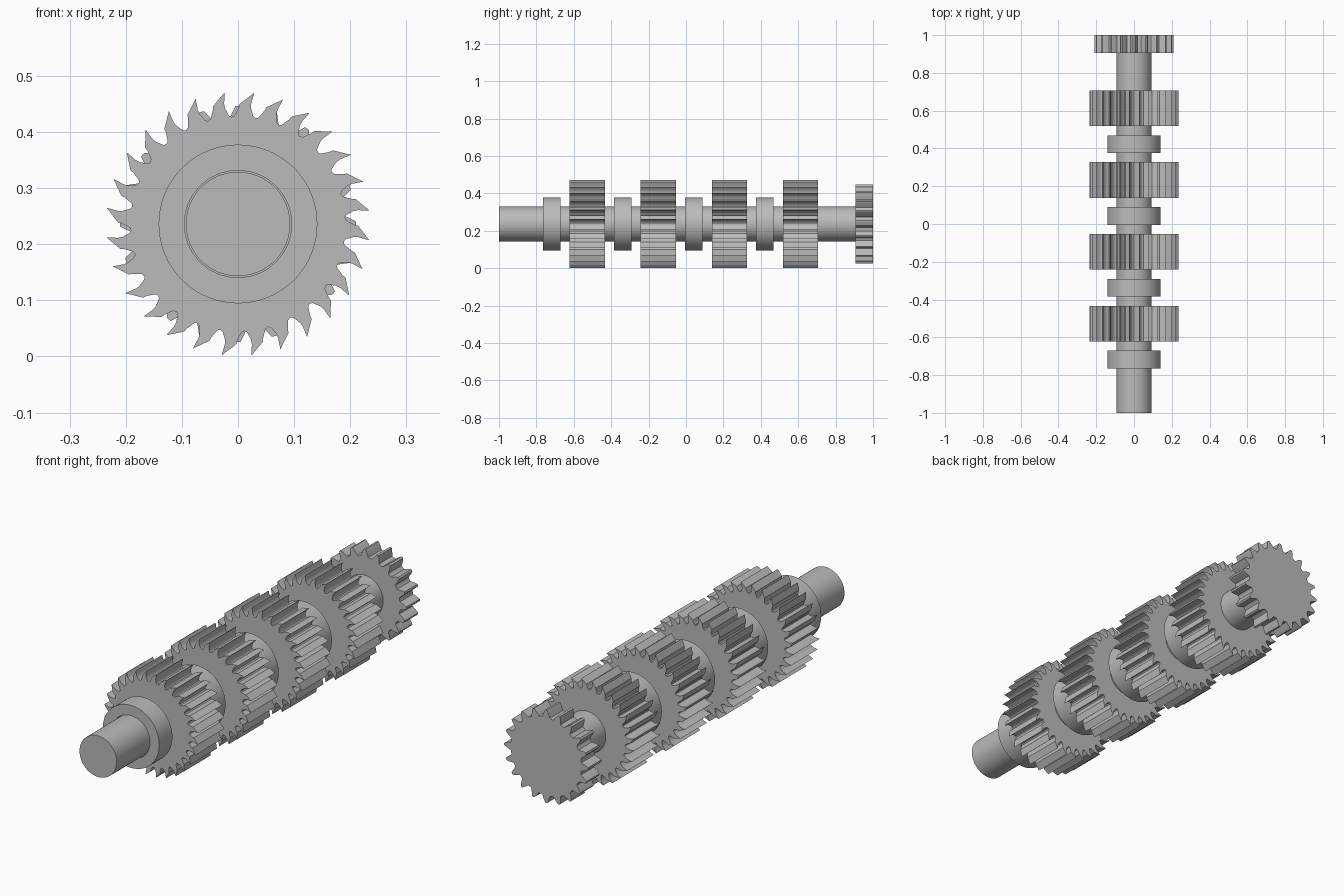
import bpy, bmesh
from math import radians, cos, sin, tau

if "Cube" in bpy.data.objects:
    bpy.data.objects.remove(bpy.data.objects["Cube"])

AXIS_Z = 0.236
PITCH = 0.38

steel = bpy.data.materials.new("plain grey steel")
steel.use_nodes = True
GREY = (0.5, 0.5, 0.5, 1)
steel.diffuse_color = GREY
steel.node_tree.nodes["Principled BSDF"].inputs["Base Color"].default_value = GREY


def add_object(name, bm):
    bmesh.ops.recalc_face_normals(bm, faces=bm.faces)
    mesh = bpy.data.meshes.new(name)
    bm.to_mesh(mesh)
    bm.free()
    mesh.materials.append(steel)
    obj = bpy.data.objects.new(name, mesh)
    bpy.context.collection.objects.link(obj)
    bpy.ops.object.select_all(action='DESELECT')
    obj.select_set(True)
    bpy.context.view_layer.objects.active = obj
    bpy.ops.object.shade_smooth_by_angle(angle=radians(25))


def ring_of_verts(bm, polar, y):
    return [bm.verts.new((r * cos(a), y, AXIS_Z + r * sin(a))) for a, r in polar]


def bridge(bm, a, b):
    for i in range(len(a)):
        j = (i + 1) % len(a)
        bm.faces.new((a[i], a[j], b[j], b[i]))


def prism(name, polar, y0, y1):
    """Solid extruded along y from a polar outline."""
    bm = bmesh.new()
    front, back = ring_of_verts(bm, polar, y0), ring_of_verts(bm, polar, y1)
    bridge(bm, front, back)
    bm.faces.new(front)
    bm.faces.new(back)
    add_object(name, bm)


def tube(name, outer, inner, y0, y1):
    """Collar with a through bore."""
    bm = bmesh.new()
    loops = [ring_of_verts(bm, circle(r), y)
             for r, y in ((outer, y0), (outer, y1), (inner, y1), (inner, y0))]
    for k in range(4):
        bridge(bm, loops[k], loops[(k + 1) % 4])
    add_object(name, bm)


def circle(r, n=64):
    return [(tau * i / n, r) for i in range(n)]


def gear_outline(teeth, phase, tooth):
    """Repeat one tooth, given as (degrees, radius) points, around the axis."""
    return [(radians(phase + d) + tau * k / teeth, r)
            for k in range(teeth) for d, r in tooth]


# Tooth outlines: a swept hook and a straight tapered tooth
hooked_tooth = [(-3.9, 0.193), (-2.2, 0.191), (-1.0, 0.194), (0.6, 0.207),
                (0.8, 0.215), (0, 0.2358), (6.3, 0.214), (6.6, 0.208)]
straight_tooth = [(-7.5, 0.177), (-6, 0.178), (-3.6, 0.195), (-1.9, 0.206), (-1.2, 0.210),
                  (1.2, 0.210), (1.9, 0.206), (3.6, 0.195), (6, 0.178), (7.5, 0.177)]

# Central shaft
prism("shaft", circle(0.093), -1, 0.92)

# Four collar and gear pairs along the shaft
for i in range(4):
    y = i * PITCH
    tube(f"collar_{i + 1}", 0.1415, 0.0955, -0.765 + y, -0.671 + y)
    prism(f"hooked_gear_{i + 1}", gear_outline(28, 5.8, hooked_tooth),
          -0.622 + y, -0.433 + y)

# Smaller gear closing the rear end
prism("rear_gear", gear_outline(20, 0, straight_tooth), 0.905, 1)
